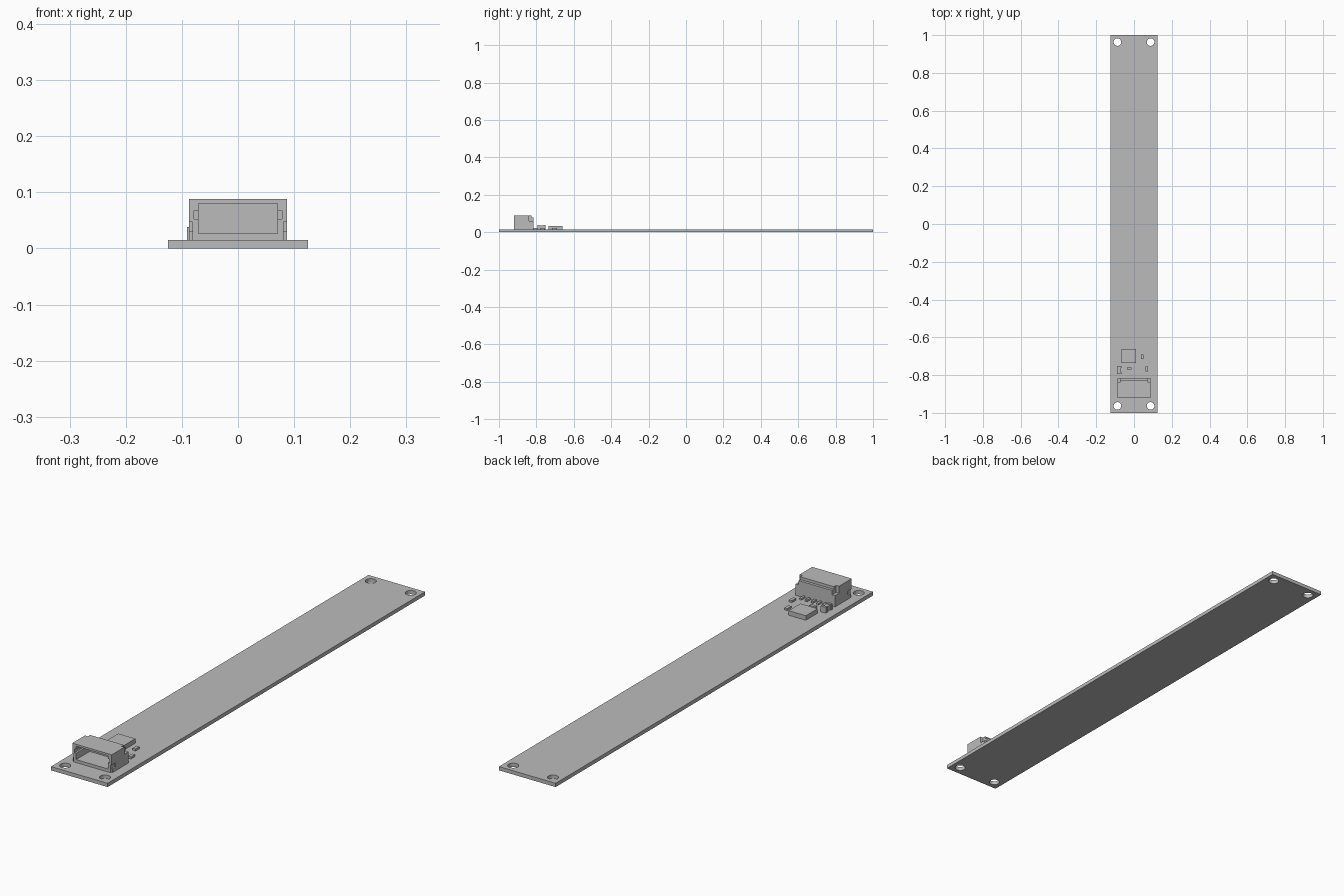
import bpy
import bmesh
from mathutils import Matrix, Vector

cube = bpy.data.objects.get("Cube")
if cube:
    bpy.data.objects.remove(cube, do_unlink=True)

grey = bpy.data.materials.new("plain grey")
grey.use_nodes = True
grey.diffuse_color = (0.5, 0.5, 0.5, 1)
grey.node_tree.nodes["Principled BSDF"].inputs["Base Color"].default_value = (0.5, 0.5, 0.5, 1)

TOP = 0.015  # upper face of the board


def finish(name, bm):
    mesh = bpy.data.meshes.new(name)
    bmesh.ops.recalc_face_normals(bm, faces=bm.faces)
    bm.to_mesh(mesh)
    bm.free()
    mesh.materials.append(grey)
    obj = bpy.data.objects.new(name, mesh)
    bpy.context.collection.objects.link(obj)
    return obj


def box(name, x, y, z):
    """Box from (min, max) ranges."""
    bm = bmesh.new()
    size = Vector((x[1] - x[0], y[1] - y[0], z[1] - z[0]))
    mid = Vector((sum(x), sum(y), sum(z))) / 2
    bmesh.ops.create_cube(bm, size=1, matrix=Matrix.Translation(mid) @ Matrix.Diagonal(size).to_4x4())
    return finish(name, bm)


def block(name, cx, cy, sx, sy, z0, z1):
    return box(name, (cx - sx / 2, cx + sx / 2), (cy - sy / 2, cy + sy / 2), (z0, z1))


def cylinder(name, cx, cy, radius, z0, z1):
    bm = bmesh.new()
    bmesh.ops.create_cone(bm, cap_ends=True, segments=32, radius1=radius, radius2=radius,
                          depth=z1 - z0, matrix=Matrix.Translation((cx, cy, (z0 + z1) / 2)))
    return finish(name, bm)


def carve(obj, cutters):
    """Subtract each cutter, then discard it."""
    for cutter in cutters:
        cutter.hide_render = True
        mod = obj.modifiers.new("cut", "BOOLEAN")
        mod.operation = "DIFFERENCE"
        mod.solver = "EXACT"
        mod.object = cutter
        bpy.context.view_layer.objects.active = obj
        bpy.ops.object.modifier_apply(modifier=mod.name)
        bpy.data.objects.remove(cutter, do_unlink=True)


# Long board with a mounting hole in every corner
board = box("board", (-0.125, 0.125), (-1, 1), (0, TOP))
carve(board, [cylinder("hole_cutter", sx * 0.088, sy * 0.963, 0.02, -0.02, 0.04)
              for sx in (-1, 1) for sy in (-1, 1)])
bpy.ops.object.select_all(action="DESELECT")
board.select_set(True)
bpy.context.view_layer.objects.active = board
bpy.ops.object.shade_smooth_by_angle()

# Connector shell: open at the front, stepped along the rear top edge
shell = box("connector_shell", (-0.087, 0.087), (-0.92, -0.815), (TOP, 0.088))
cutters = [
    box("socket_cutter", (-0.07, 0.07), (-0.95, -0.835), (0.027, 0.08)),
    box("side_slot_cutter", (-0.078, 0.078), (-0.95, -0.845), (0.052, 0.068)),
    box("rear_step_cutter", (-0.1, 0.1), (-0.826, -0.8), (0.077, 0.1)),
]
for s in (-1, 1):
    cutters += [
        block("rear_corner_cutter", s * 0.082, -0.825, 0.016, 0.03, 0.06, 0.1),
        block("front_foot_cutter", s * 0.091, -0.92, 0.02, 0.05, 0.0, 0.047),
    ]
carve(shell, cutters)

# Metal tabs beside the shell and contacts behind it
for s, side in ((1, "left"), (-1, "right")):
    block(f"{side}_solder_tab", s * 0.084, -0.905, 0.006, 0.02, TOP, 0.03)
for i in range(-2, 3):
    block(f"contact_{i + 3}", i * 0.025, -0.805, 0.009, 0.025, TOP, 0.022)

# Square chip
block("chip", -0.028, -0.698, 0.076, 0.074, TOP, 0.033)

# Capacitor with wider end caps
block("capacitor_body", -0.079, -0.773, 0.017, 0.024, TOP, 0.035)
for y in (-0.789, -0.757):
    block("capacitor_end", -0.079, y, 0.023, 0.01, TOP, 0.038)

# Small flat resistors
block("resistor_middle", -0.025, -0.765, 0.026, 0.012, TOP, 0.023)
for x, y in ((0.043, -0.703), (0.068, -0.768)):
    block("resistor_side", x, y, 0.013, 0.026, TOP, 0.023)
